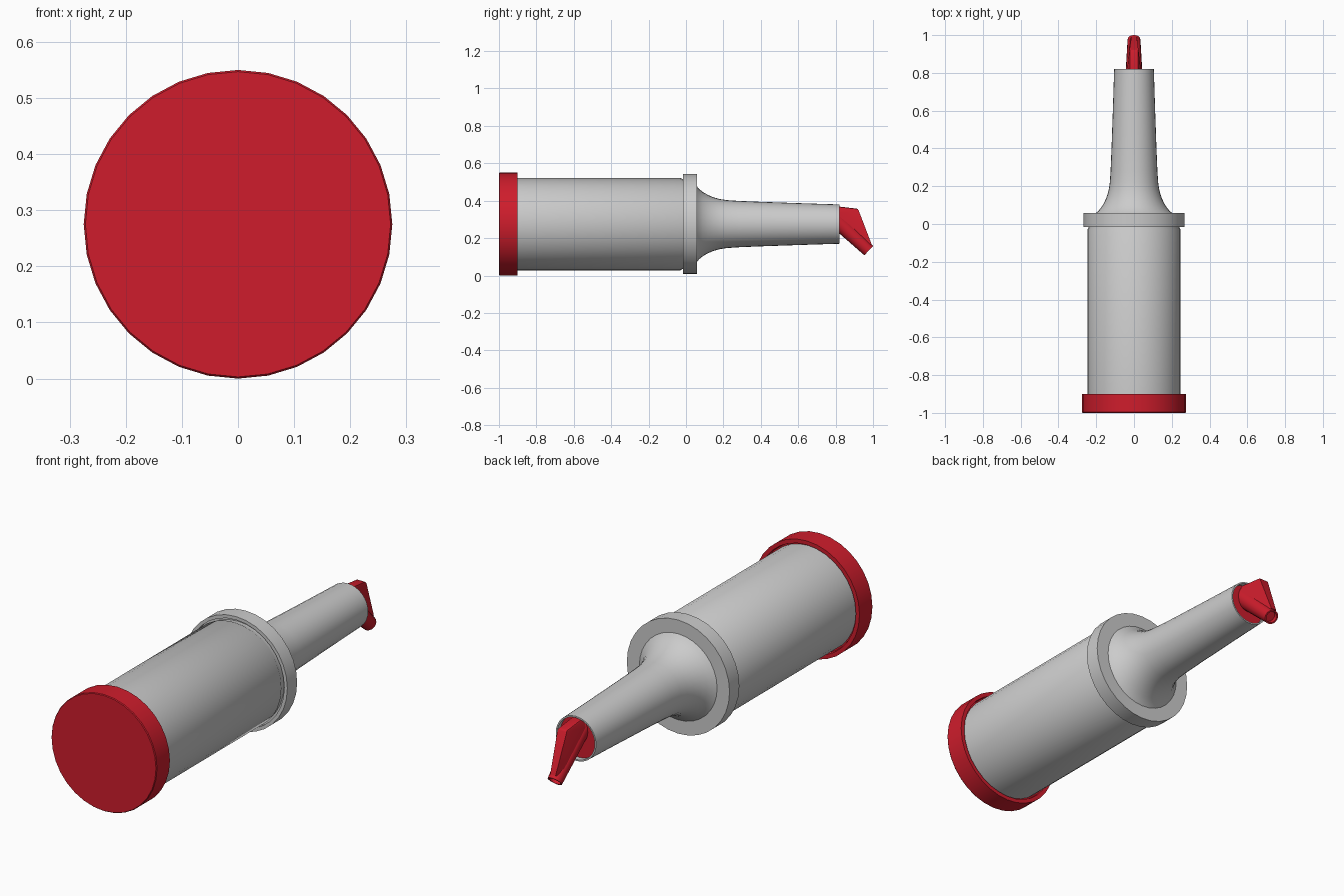
import bpy, bmesh, math
from mathutils import Vector, Matrix

if "Cube" in bpy.data.objects:
    bpy.data.objects.remove(bpy.data.objects["Cube"])

CZ = 0.275          # height of the long axis
SIDES = 32

red = bpy.data.materials.new("red_plastic")
red.diffuse_color = (0.62, 0.012, 0.025, 1)
red.use_nodes = True
red.node_tree.nodes["Principled BSDF"].inputs["Base Color"].default_value = red.diffuse_color


def finish(name, bm, mat=None, angle=35):
    bmesh.ops.remove_doubles(bm, verts=bm.verts, dist=1e-5)
    bmesh.ops.recalc_face_normals(bm, faces=bm.faces)
    me = bpy.data.meshes.new(name)
    bm.to_mesh(me)
    bm.free()
    ob = bpy.data.objects.new(name, me)
    bpy.context.collection.objects.link(ob)
    if mat:
        me.materials.append(mat)
    bpy.ops.object.select_all(action='DESELECT')
    ob.select_set(True)
    bpy.context.view_layer.objects.active = ob
    bpy.ops.object.shade_smooth_by_angle(angle=math.radians(angle))
    return ob


def lathe(name, profile, mat=None, sides=SIDES, start=(0, 0, CZ), axis=(0, 1, 0)):
    """Revolve (distance along axis, radius) points; radius 0 closes the end."""
    bm = bmesh.new()
    a = Vector(axis).normalized()
    u = Vector((1, 0, 0))
    v = a.cross(u)
    rings = []
    for d, r in profile:
        c = Vector(start) + a * d
        rings.append([bm.verts.new(c)] if r == 0 else [
            bm.verts.new(c + r * (u * math.cos(2 * math.pi * i / sides)
                                  + v * math.sin(2 * math.pi * i / sides)))
            for i in range(sides)])
    for p, q in zip(rings, rings[1:]):
        for i in range(sides):
            j = (i + 1) % sides
            loop = [p[i % len(p)], p[j % len(p)], q[j % len(q)], q[i % len(q)]]
            bm.faces.new(list(dict.fromkeys(loop)))
    return finish(name, bm, mat)


# base cap with a shallow lip around the body
lathe("base_cap", [(-1, 0), (-1, 0.272), (-0.996, 0.275), (-0.90, 0.275),
                   (-0.90, 0.256), (-0.915, 0.253), (-0.915, 0)], red)

# cylindrical container
lathe("container", [(-0.93, 0), (-0.93, 0.247), (-0.03, 0.247), (-0.018, 0.24),
                    (0.0, 0.24), (0.0, 0)])

# collar flowing into the hollow neck
lathe("collar_and_neck", [
    (0.0, 0.0), (0.0, 0.252), (-0.015, 0.252), (-0.015, 0.268), (0.058, 0.268),
    (0.058, 0.203), (0.07, 0.188), (0.09, 0.172), (0.115, 0.157), (0.145, 0.144),
    (0.18, 0.134), (0.22, 0.128), (0.28, 0.124), (0.40, 0.119), (0.60, 0.112),
    (0.82, 0.105), (0.82, 0.098), (0.72, 0.101), (0.72, 0)])

# plug recessed in the neck opening
lathe("spout_plug", [(0.71, 0), (0.71, 0.1), (0.795, 0.098), (0.795, 0)], red)

# angled pouring tube with an open end
tip = Vector((0, 0.977, 0.133))
direction = Vector((0, 0.725, -0.688)).normalized()
lathe("spout_tube", [(-0.28, 0), (-0.28, 0.046), (-0.21, 0.043), (0, 0.034),
                     (0, 0.027), (-0.02, 0.027), (-0.02, 0)],
      red, 16, tip, direction)

# tapered fin above the tube: (y, z, half width)
fin = [(0.77, 0.374, 0.024), (0.92, 0.357, 0.024),
       (0.992, 0.168, 0.014), (0.955, 0.152, 0.03), (0.77, 0.325, 0.042)]
bm = bmesh.new()
sides = [[bm.verts.new((s * w, y, z)) for y, z, w in fin] for s in (-1, 1)]
for side in sides:
    bm.faces.new(side)
for i in range(len(fin)):
    j = (i + 1) % len(fin)
    bm.faces.new((sides[0][i], sides[0][j], sides[1][j], sides[1][i]))
edges = [e for e in bm.edges if all(v.co.z > 0.34 for v in e.verts)]
bmesh.ops.bevel(bm, geom=edges, offset=0.008, segments=2, affect='EDGES', profile=0.5)
finish("spout_fin", bm, red, 30)
